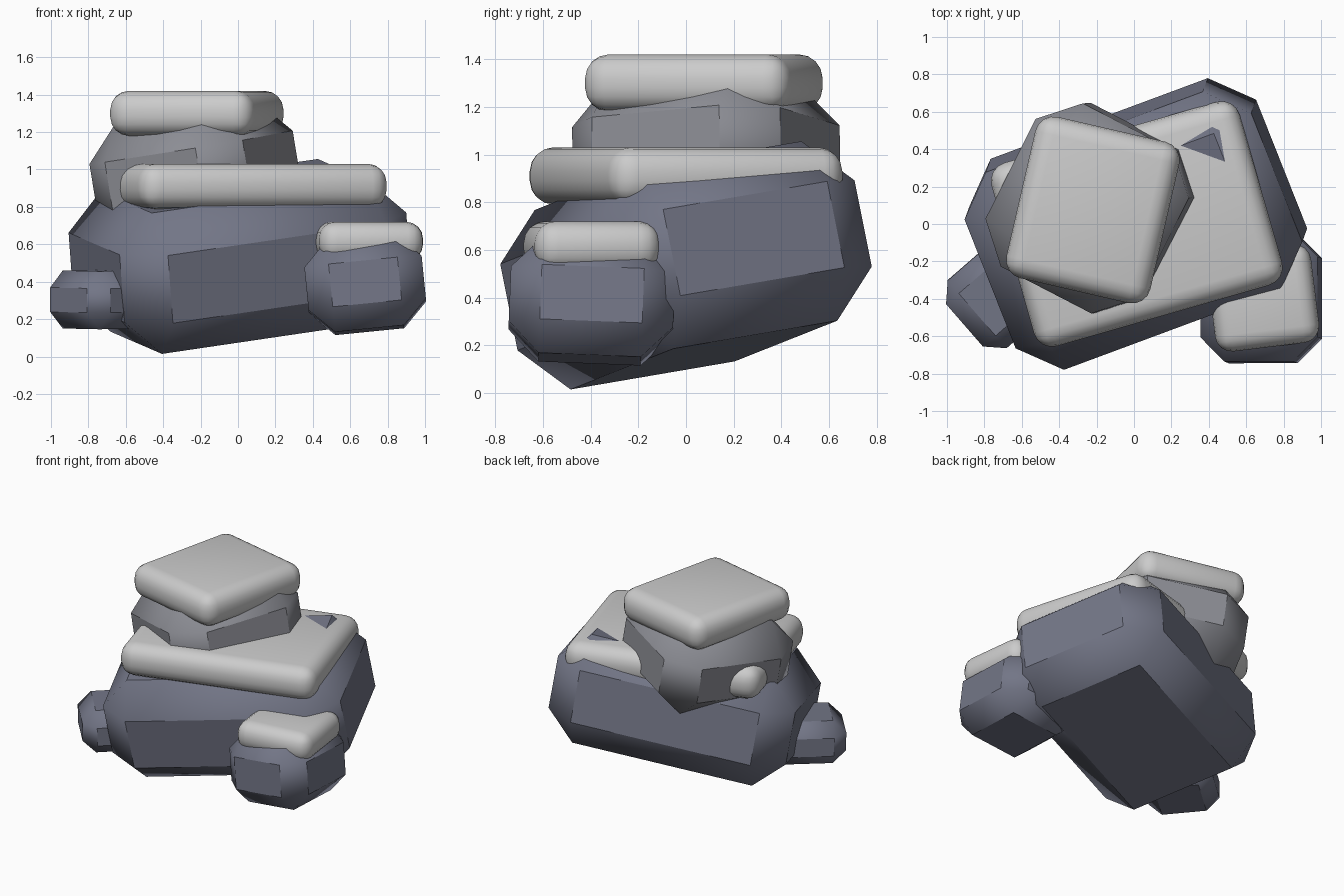
import bpy, bmesh
from math import radians
from mathutils import Matrix, Vector

if "Cube" in bpy.data.objects:
    bpy.data.objects.remove(bpy.data.objects["Cube"])


def material(name, rgb):
    m = bpy.data.materials.new(name)
    m.diffuse_color = (*rgb, 1)
    m.use_nodes = True
    m.node_tree.nodes["Principled BSDF"].inputs["Base Color"].default_value = m.diffuse_color
    return m


dark_stone = material("dark_stone", (0.17, 0.18, 0.24))
pale_stone = material("pale_stone", (0.26, 0.265, 0.295))


def block(name, center, size, turn, bevel, segments=1, slope=(0, 0), mat=None):
    """Bevelled box turned about z, then tilted so its top rises by slope in x and y."""
    bm = bmesh.new()
    bmesh.ops.create_cube(bm, size=1)
    bmesh.ops.scale(bm, vec=size, verts=bm.verts)
    bmesh.ops.bevel(bm, geom=bm.edges[:], offset=bevel, segments=segments,
                    profile=0.5, affect='EDGES')
    up = Vector((-slope[0], -slope[1], 1)).normalized()
    tilt = Vector((0, 0, 1)).rotation_difference(up).to_matrix().to_4x4()
    bm.transform(tilt @ Matrix.Rotation(radians(turn), 4, 'Z'))
    me = bpy.data.meshes.new(name)
    bm.to_mesh(me)
    bm.free()
    ob = bpy.data.objects.new(name, me)
    ob.location = center
    bpy.context.collection.objects.link(ob)
    if mat:
        me.materials.append(mat)
    bpy.ops.object.select_all(action='DESELECT')
    ob.select_set(True)
    bpy.context.view_layer.objects.active = ob
    bpy.ops.object.shade_smooth_by_angle(angle=radians(40))
    return ob


# Boulders: single chamfers, flat main faces
block("main_boulder", (0.01, 0, 0.535), (1.65, 1.15, 0.77), 21, 0.2,
      slope=(0.073, 0.2), mat=dark_stone)
block("upper_boulder", (-0.23, 0.085, 0.99), (0.93, 0.98, 0.64), -27, 0.19,
      slope=(0.163, 0.013), mat=pale_stone)
block("right_boulder", (0.68, -0.395, 0.385), (0.63, 0.69, 0.49), 0, 0.13,
      slope=(0.1, -0.04), mat=dark_stone)
block("left_boulder", (-0.71, -0.37, 0.305), (0.52, 0.48, 0.31), 41, 0.09,
      slope=(0.0, 0.02), mat=dark_stone)

# Snow caps: level slabs with rounded edges
block("main_snow_cap", (0.015, 0, 0.91), (1.38, 1.02, 0.24), 16, 0.1, 4)
block("upper_snow_cap", (-0.22, 0.075, 1.3), (0.79, 0.885, 0.24), -13, 0.1, 4)
block("right_snow_cap", (0.69, -0.395, 0.615), (0.56, 0.53, 0.21), 7, 0.09, 4)
